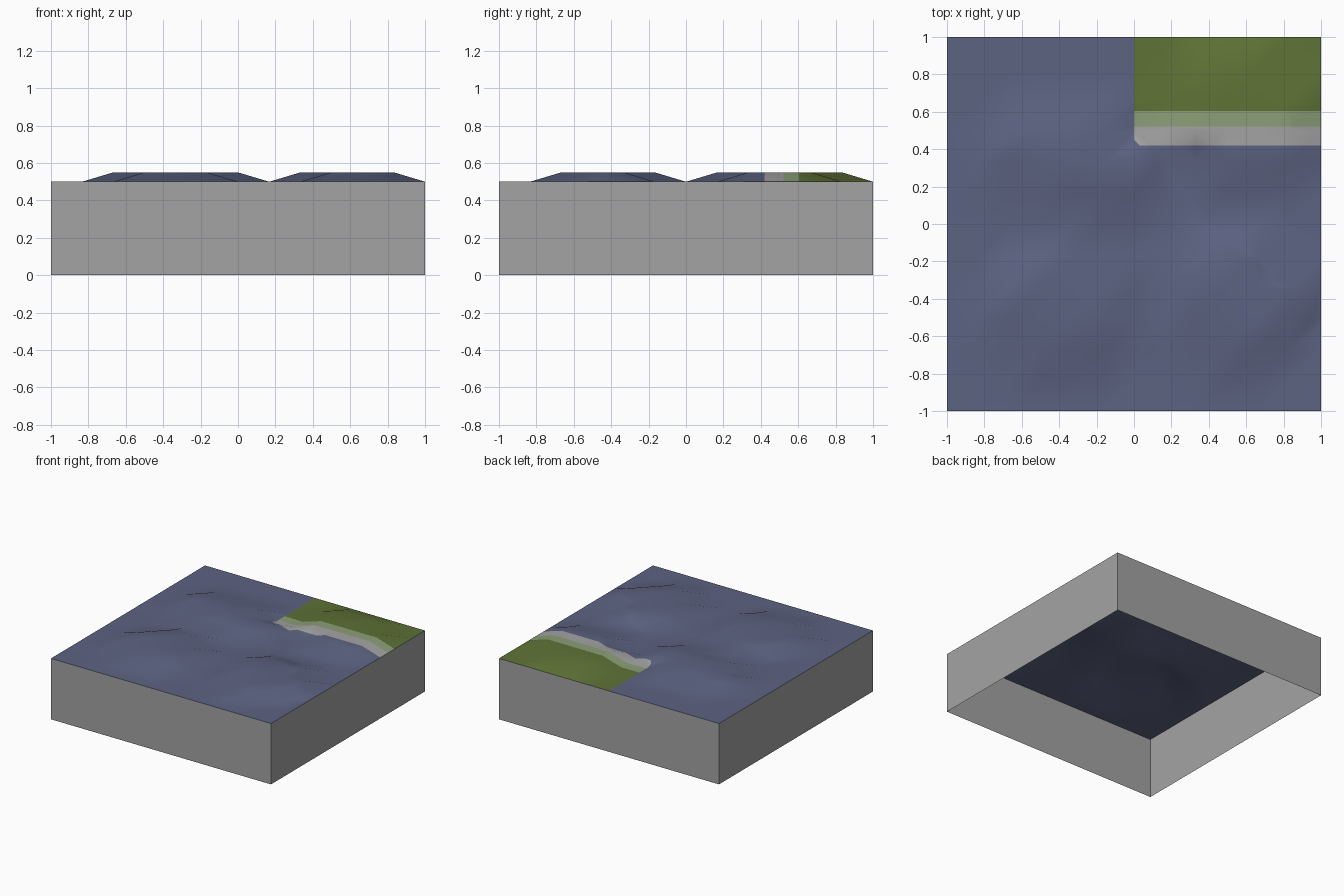
import bpy, bmesh
from mathutils import Vector

if "Cube" in bpy.data.objects:
    bpy.data.objects.remove(bpy.data.objects["Cube"])

N = 12            # cells per side of the surface grid
BASE, RISE = 0.5, 0.05


def material(name, rgb):
    m = bpy.data.materials.new(name)
    m.diffuse_color = (*rgb, 1)
    m.use_nodes = True
    m.node_tree.nodes["Principled BSDF"].inputs["Base Color"].default_value = m.diffuse_color
    return m


water = material("water_blue", (0.109, 0.125, 0.225))
grass = material("grass_green", (0.112, 0.168, 0.037))
verge = material("pale_green", (0.26, 0.345, 0.185))
stone = material("stone_grey", (0.37, 0.37, 0.37))


def finish(bm, name, mats):
    me = bpy.data.meshes.new(name)
    bm.to_mesh(me)
    bm.free()
    ob = bpy.data.objects.new(name, me)
    bpy.context.collection.objects.link(ob)
    for m in mats:
        me.materials.append(m)
    return ob


# Low swells: grid range (x0, x1, y0, y1) and the clipped corners
SWELLS = [
    (2, 6, 7, 9, [(2, 7), (6, 9)]),
    (2, 5, 2, 5, [(2, 2), (5, 5), (2, 5)]),
    (8, 11, 2, 5, [(8, 2), (11, 5), (11, 2)]),
    (8, 11, 8, 11, [(8, 8), (11, 11)]),
]


def height(i, j):
    for x0, x1, y0, y1, clipped in SWELLS:
        if x0 <= i <= x1 and y0 <= j <= y1 and (i, j) not in clipped:
            return BASE + RISE
    return BASE


# Surface: gently bumpy triangulated grid
bm = bmesh.new()
v = [[bm.verts.new((i * 2 / N - 1, j * 2 / N - 1, height(i, j)))
      for j in range(N + 1)] for i in range(N + 1)]
for i in range(N):
    for j in range(N):
        a, b, c, d = v[i][j], v[i + 1][j], v[i + 1][j + 1], v[i][j + 1]
        bm.faces.new((a, b, c))
        bm.faces.new((a, c, d))

# Cut the shore bands into the surface, plus a small clipped shore corner
SHORE, BANK, LAWN = 0.42, 0.52, 0.605
cuts = [((0, y, 0), (0, 1, 0)) for y in (SHORE, BANK, LAWN)]
cuts.append(((0.03, SHORE, 0), (1, 1, 0)))
for co, no in cuts:
    faces = [f for f in bm.faces if f.calc_center_median().x > 0]
    geom = set(faces)
    for f in faces:
        geom.update(f.edges)
        geom.update(f.verts)
    bmesh.ops.bisect_plane(bm, geom=list(geom), plane_co=co, plane_no=no, dist=1e-5)
bmesh.ops.triangulate(bm, faces=[f for f in bm.faces if len(f.verts) > 3])

# Colour by position
for f in bm.faces:
    c = f.calc_center_median()
    f.smooth = True
    if c.x > 0 and c.y > SHORE and c.x + c.y > SHORE + 0.03:
        f.material_index = 1 if c.y > LAWN else 2 if c.y > BANK else 3
finish(bm, "tile_surface", [water, grass, verge, stone])

# Side walls, open below
bm = bmesh.new()
ring = [(-1, -1), (1, -1), (1, 1), (-1, 1)]
low = [bm.verts.new((x, y, 0)) for x, y in ring]
top = [bm.verts.new((x, y, BASE)) for x, y in ring]
for k in range(4):
    n = (k + 1) % 4
    bm.faces.new((low[k], low[n], top[n], top[k]))
finish(bm, "side_walls", [stone])
